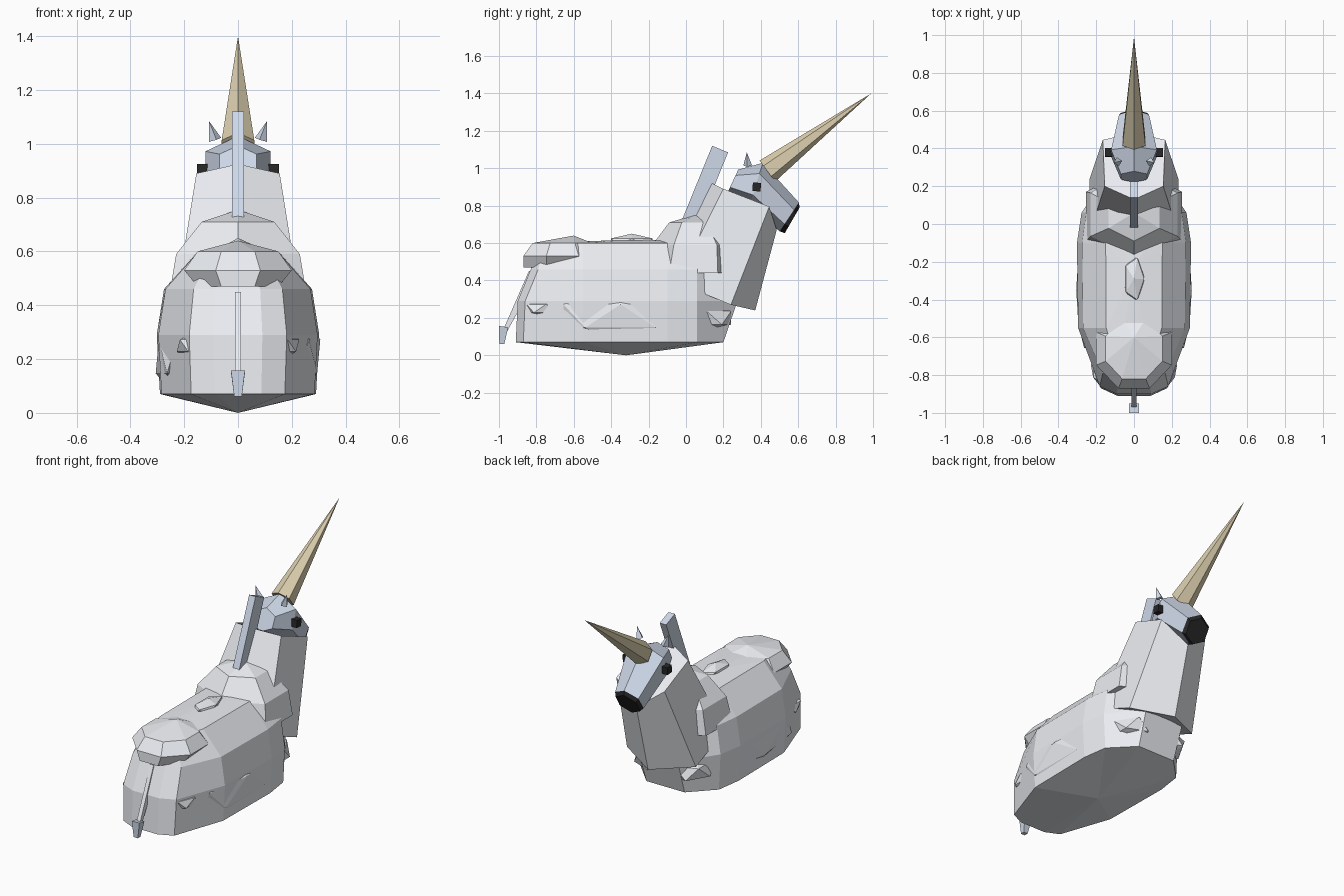
import bpy, bmesh
from math import cos, sin, pi, radians
from mathutils import Vector, Matrix

if "Cube" in bpy.data.objects:
    bpy.data.objects.remove(bpy.data.objects["Cube"])


def material(name, rgb):
    m = bpy.data.materials.new(name)
    m.diffuse_color = (*rgb, 1)
    m.use_nodes = True
    m.node_tree.nodes["Principled BSDF"].inputs["Base Color"].default_value = m.diffuse_color
    return m


COAT = material("coat", (0.83, 0.85, 0.89))
BLUE = material("pale_blue", (0.62, 0.69, 0.81))
BLACK = material("black", (0.02, 0.02, 0.02))
TAN = material("horn_tan", (0.72, 0.63, 0.43))


def finish(bm, name, mat):
    bmesh.ops.recalc_face_normals(bm, faces=bm.faces)
    me = bpy.data.meshes.new(name)
    bm.to_mesh(me)
    bm.free()
    ob = bpy.data.objects.new(name, me)
    bpy.context.collection.objects.link(ob)
    me.materials.append(mat)
    return ob


def loft(name, rings, mat):
    """Skin a stack of rings; a ring of one point becomes a pole."""
    bm = bmesh.new()
    vs = [[bm.verts.new(p) for p in r] for r in rings]
    for a, b in zip(vs, vs[1:]):
        n = max(len(a), len(b))
        for i in range(n):
            j = (i + 1) % n
            if len(a) == 1:
                bm.faces.new((a[0], b[i], b[j]))
            elif len(b) == 1:
                bm.faces.new((a[i], a[j], b[0]))
            else:
                bm.faces.new((a[i], a[j], b[j], b[i]))
    for end in (vs[0], vs[-1]):
        if len(end) > 2:
            bm.faces.new(end)
    return finish(bm, name, mat)


def mirrored(half):
    """Close a half outline (x >= 0) across x = 0."""
    return half + [(-x, y, z) for x, y, z in reversed(half) if x > 0]


def hull_ring(z, y0, y1, w):
    return mirrored([(w * 0.3, y0, z), (w * 0.6, y0 + 0.04, z), (w * 0.98, -0.55, z),
                     (w, -0.1, z), (w * 0.92, 0.06, z), (w * 0.45, y1, z)])


def flat_ring(z, y0, y1, w, n=8):
    c, r = (y0 + y1) / 2, (y1 - y0) / 2
    k = cos(pi / n)
    return [(w * cos((i + .5) * 2 * pi / n) / k,
             c + r * sin((i + .5) * 2 * pi / n) / (k if n % 4 == 0 else 1), z) for i in range(n)]


def tilted_ring(y, z, rx, r, uy, uz, n=6):
    return [(rx * cos((i + .5) * 2 * pi / n), y + uy * r * sin((i + .5) * 2 * pi / n),
             z + uz * r * sin((i + .5) * 2 * pi / n)) for i in range(n)]


def bulge(name, loc, size, mat=COAT):
    bm = bmesh.new()
    bmesh.ops.create_icosphere(bm, subdivisions=1, radius=1,
                               matrix=Matrix.Translation(loc) @ Matrix.Diagonal((*size, 1)))
    return finish(bm, name, mat)


def spike(name, base, tip, r, sides, mat):
    base, tip = Vector(base), Vector(tip)
    d = tip - base
    bm = bmesh.new()
    bmesh.ops.create_cone(bm, cap_ends=True, segments=sides, radius1=r, radius2=0, depth=d.length,
                          matrix=Matrix.Translation((base + tip) / 2) @ d.to_track_quat('Z', 'Y').to_matrix().to_4x4())
    return finish(bm, name, mat)


def slab(name, profile, w, mat):
    """Extrude a y-z outline to both sides of x = 0."""
    return loft(name, [[(s * w, y, z) for y, z in profile] for s in (-1, 1)], mat)


# Resting body
loft("body", [[(0, -0.32, 0)],
              hull_ring(0.07, -0.91, 0.2, 0.29),
              hull_ring(0.29, -0.90, 0.275, 0.302),
              hull_ring(0.46, -0.83, 0.2, 0.275),
              hull_ring(0.60, -0.79, 0.12, 0.15),
              [(0, -0.25, 0.62)]], COAT)

# Raised rump, spine bump and ruff at the base of the neck
loft("rump", [flat_ring(0.47, -0.87, -0.45, 0.15),
              flat_ring(0.53, -0.87, -0.45, 0.2),
              flat_ring(0.60, -0.82, -0.5, 0.15),
              [(0, -0.6, 0.64)]], COAT)
bulge("spine_bump", (0, -0.29, 0.605), (0.06, 0.13, 0.045))
loft("neck_ruff", [flat_ring(0.44, -0.22, 0.3, 0.255, 6),
                   flat_ring(0.59, -0.18, 0.28, 0.23, 6),
                   flat_ring(0.71, -0.09, 0.18, 0.135, 6),
                   [(0, 0.06, 0.755)]], COAT)

# Folded legs
for s, side in ((-1, "left"), (1, "right")):
    bulge(side + "_thigh", (s * 0.245, -0.35, 0.21), (0.068, 0.36, 0.14))
    bulge(side + "_hind_foot", (s * 0.165, -0.75, 0.25), (0.07, 0.12, 0.05))
    bulge(side + "_front_leg", (s * 0.13, 0.11, 0.2), (0.125, 0.155, 0.08))

# Six-sided neck with a ridge front and back
loft("neck", [
    mirrored([(0, -0.12, 0.42), (0.235, -0.05, 0.39), (0.235, 0.24, 0.27), (0, 0.37, 0.24)]),
    mirrored([(0, 0.13, 0.925), (0.155, 0.2, 0.89), (0.165, 0.445, 0.795), (0, 0.485, 0.67)])], COAT)

# Head and muzzle
nose = tilted_ring(0.552, 0.74, 0.092, 0.093, 0.55, 0.83)
loft("head", [tilted_ring(0.25, 0.93, 0.08, 0.07, 0.42, 0.9),
              tilted_ring(0.375, 0.915, 0.14, 0.12, 0.3, 0.95), nose], BLUE)
loft("muzzle", [nose, tilted_ring(0.568, 0.722, 0.08, 0.08, 0.5, 0.86)], BLACK)

# Horn
spike("horn", (0, 0.435, 0.985), (0, 0.99, 1.40), 0.07, 6, TAN)

# Ears and eyes
for s, side in ((-1, "left"), (1, "right")):
    spike(side + "_ear", (s * 0.085, 0.33, 1.015), (s * 0.108, 0.325, 1.085), 0.024, 4, BLUE)
    bm = bmesh.new()
    bmesh.ops.create_cube(bm, size=1, matrix=Matrix.Translation((s * 0.13, 0.378, 0.9))
                          @ Matrix.Rotation(radians(-4), 4, 'X') @ Matrix.Diagonal((0.045, 0.044, 0.046, 1)))
    finish(bm, side + "_eye", BLACK)

# Mane plate
slab("mane", [(0.14, 1.12), (0.225, 1.085), (0.06, 0.68), (-0.025, 0.715)], 0.022, BLUE)

# Tail and its tuft
slab("tail", [(-0.84, 0.45), (-0.78, 0.45), (-0.955, 0.13), (-0.98, 0.13)], 0.012, COAT)
loft("tail_tuft", [[(sx * 0.026, y, 0.157 - (y + 1) * 0.15) for sx, y in ((-1, -1.0), (1, -1.0), (1, -0.95), (-1, -0.95))],
                   [(sx * 0.014, y, 0.06) for sx, y in ((-1, -0.998), (1, -0.998), (1, -0.972), (-1, -0.972))]], BLUE)
